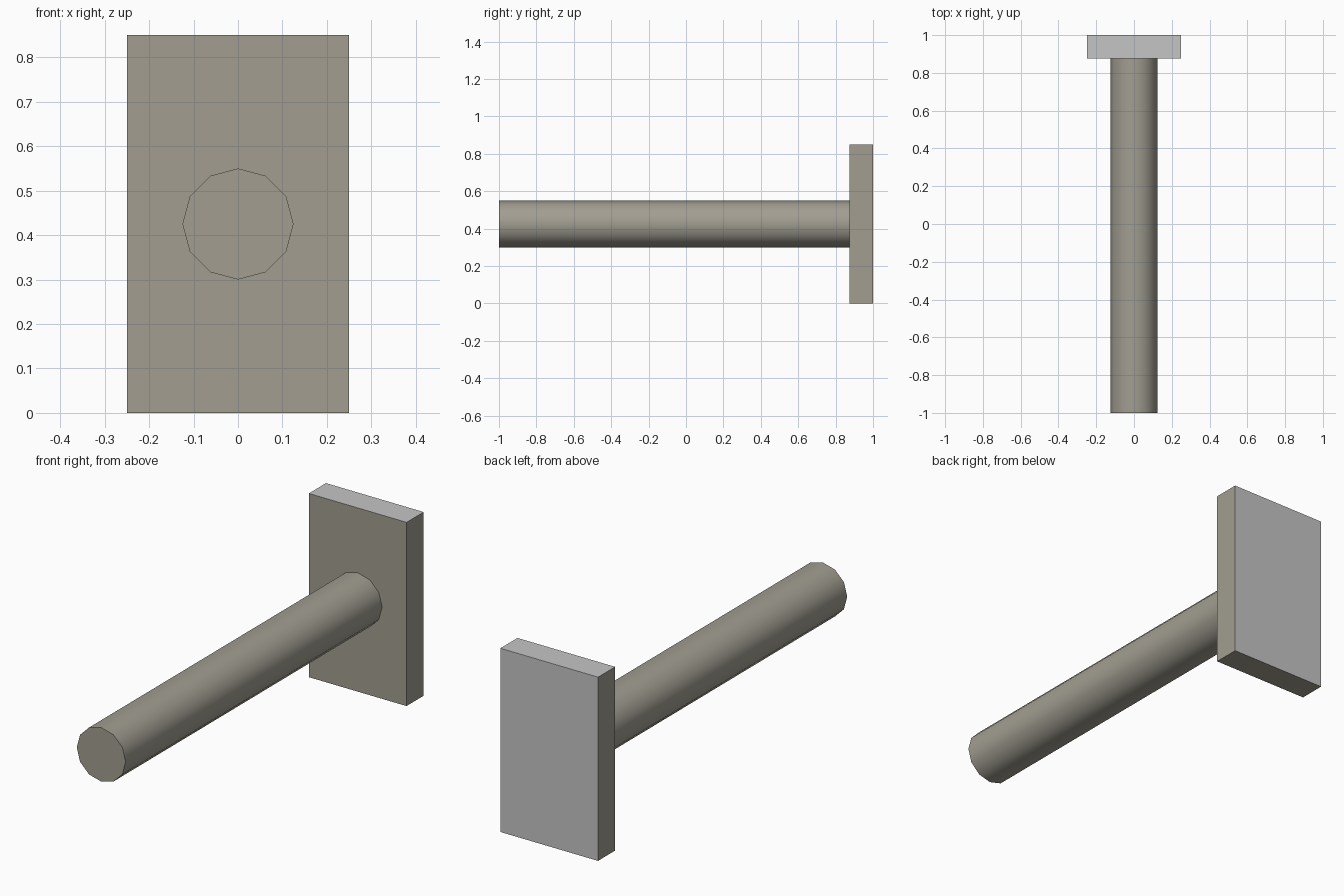
import bpy, math

if "Cube" in bpy.data.objects:
    bpy.data.objects.remove(bpy.data.objects["Cube"])


def material(name, rgb):
    m = bpy.data.materials.new(name)
    m.diffuse_color = (*rgb, 1.0)
    m.use_nodes = True
    m.node_tree.nodes["Principled BSDF"].inputs["Base Color"].default_value = m.diffuse_color
    return m


taupe = material("warm taupe", (0.36, 0.34, 0.285))
grey = material("light grey", (0.56, 0.56, 0.56))

PLATE_FRONT = 0.875   # y of the plate's front face
MID_Z = 0.425         # height of the rod axis

# End plate: taupe, with a light grey back and top
bpy.ops.mesh.primitive_cube_add(size=1, location=(0, (PLATE_FRONT + 1) / 2, MID_Z))
plate = bpy.context.object
plate.name = "end_plate"
plate.scale = (0.5, 1 - PLATE_FRONT, 0.85)
bpy.ops.object.transform_apply(location=False, rotation=False, scale=True)
plate.data.materials.append(taupe)
plate.data.materials.append(grey)
for face in plate.data.polygons:
    if face.normal.y > 0.9 or face.normal.z > 0.9:
        face.material_index = 1

# Rod: twelve-sided, running from the front to the plate
bpy.ops.mesh.primitive_cylinder_add(
    vertices=12, radius=0.125, depth=1 + PLATE_FRONT, end_fill_type='TRIFAN',
    location=(0, (PLATE_FRONT - 1) / 2, MID_Z), rotation=(math.pi / 2, 0, 0))
rod = bpy.context.object
rod.name = "rod"
rod.data.materials.append(taupe)
bpy.ops.object.shade_smooth_by_angle(angle=math.radians(40))
